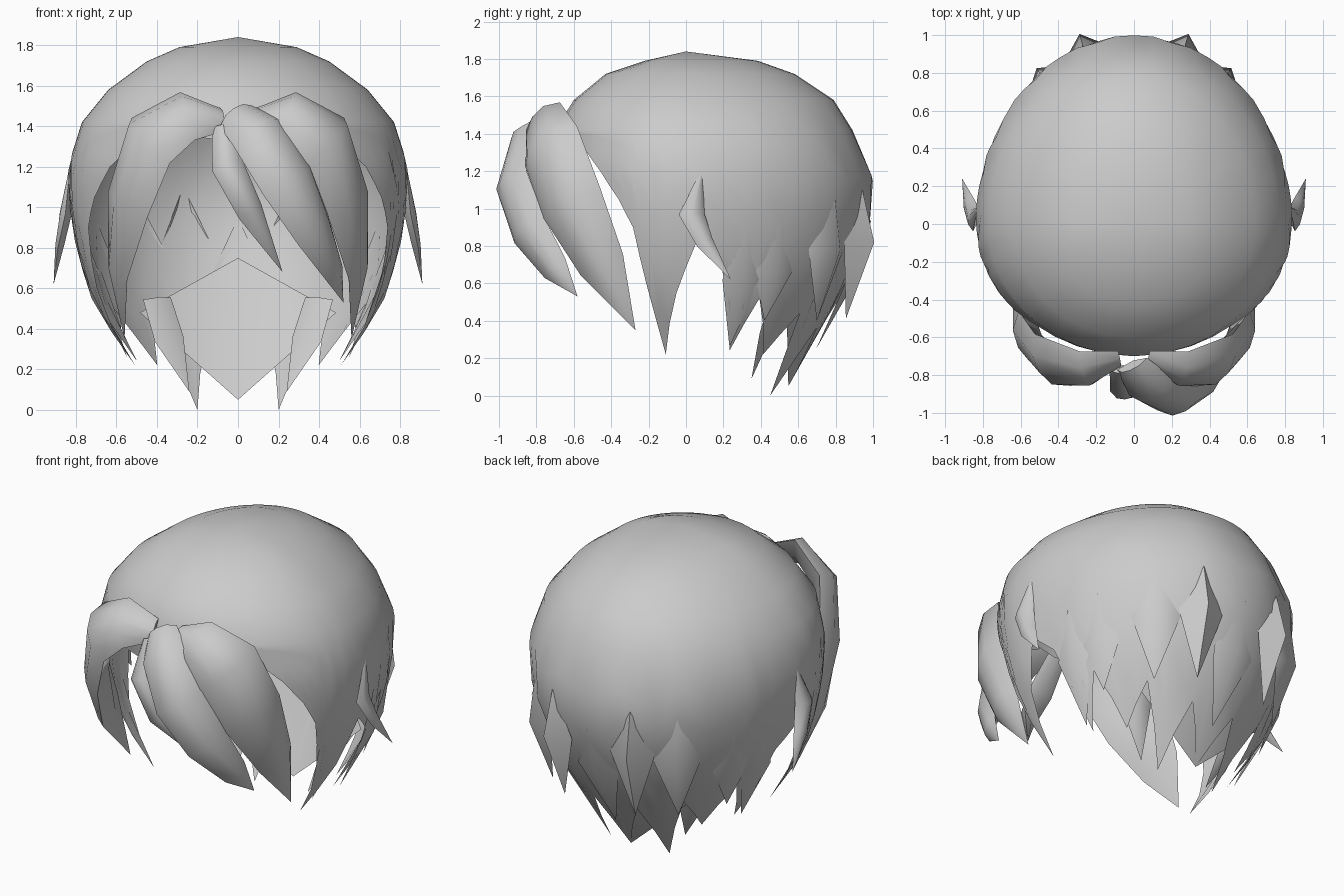
import bpy, bmesh
from math import sin, cos, radians, sqrt
from mathutils import Vector

if "Cube" in bpy.data.objects:
    bpy.data.objects.remove(bpy.data.objects["Cube"])

GREY = (0.6, 0.6, 0.6, 1)
mat = bpy.data.materials.new("hair grey")
mat.use_nodes = True
mat.diffuse_color = GREY
mat.node_tree.nodes["Principled BSDF"].inputs["Base Color"].default_value = GREY


def finish(name, bm, angle, closed=False):
    if closed:
        bmesh.ops.recalc_face_normals(bm, faces=bm.faces)
    mesh = bpy.data.meshes.new(name)
    bm.to_mesh(mesh)
    bm.free()
    mesh.materials.append(mat)
    ob = bpy.data.objects.new(name, mesh)
    bpy.context.collection.objects.link(ob)
    bpy.ops.object.select_all(action='DESELECT')
    ob.select_set(True)
    bpy.context.view_layer.objects.active = ob
    bpy.ops.object.shade_smooth_by_angle(angle=radians(angle))


def interp(points, x):
    for (x0, y0), (x1, y1) in zip(points, points[1:]):
        if x <= x1:
            return y0 + (y1 - y0) * max(0, x - x0) / (x1 - x0)
    return points[-1][1]


# Cap: reach of the shell by height, toward the front, side and back
FRONT = [(0, .45), (.6, .62), (1.0, .68), (1.3, .7), (1.42, .7), (1.58, .6), (1.72, .43), (1.79, .22), (1.84, 0)]
SIDE = [(0, .4), (.22, .52), (.5, .71), (.8, .8), (1.0, .83), (1.2, .84), (1.42, .77), (1.58, .64),
        (1.72, .45), (1.79, .29), (1.84, 0)]
BACK = [(0, .52), (.33, .7), (.6, .87), (.9, .99), (1.18, 1.0), (1.42, .89), (1.58, .79), (1.72, .58),
        (1.78, .46), (1.84, 0)]
# Jagged rim: degrees from the front, height
RIM = [(0, 1.32), (25, 1.36), (45, 1.3), (54, 1.2), (63, 1.05), (69, .9), (73, .6), (78, .22),
       (86, .55), (94, .82), (104, .7), (115, .24), (122, .52), (136, .22), (146, .44),
       (156, 0), (168, .36), (180, .05)]
CROWN = [1.79, 1.72, 1.58, 1.42]
LOWER = 5


def shell_point(deg, z, scale=1):
    s, c = sin(radians(deg)), cos(radians(deg))
    length = interp(FRONT if c > 0 else BACK, z)
    r = scale / sqrt((c / length) ** 2 + (s / interp(SIDE, z)) ** 2)
    return Vector((r * s, -r * c, z))


angles = []
for (a0, _), (a1, _) in zip(RIM, RIM[1:]):
    angles += [a0, (a0 + a1) / 2]
angles += [180] + [360 - a for a in reversed(angles[1:])]

bm = bmesh.new()
apex = bm.verts.new((0, 0, 1.84))
columns = []
for deg in angles:
    rim = interp(RIM, min(deg, 360 - deg))
    drop = CROWN[-1] - rim
    levels = CROWN + [CROWN[-1] - drop * k / LOWER for k in range(1, LOWER + 1)]
    columns.append([bm.verts.new(shell_point(deg, z)) for z in levels])
for i, a in enumerate(columns):
    b = columns[(i + 1) % len(columns)]
    bm.faces.new((apex, a[0], b[0]))
    for k in range(len(a) - 1):
        bm.faces.new((a[k], a[k + 1], b[k + 1], b[k]))
finish("hair_cap", bm, 60)


def lock(name, path, widths, thick, mirror=False):
    """Tapered lens-shaped lock swept along a path, tilted back toward the crown."""
    pts = [Vector((-x if mirror else x, y, z)) for x, y, z in path]
    bm = bmesh.new()
    rings = []
    for i, p in enumerate(pts[:-1]):
        tangent = (pts[i + 1] - pts[max(i - 1, 0)]).normalized()
        out = Vector((p.x, p.y + 0.1, 0.4))
        out = (out - tangent * out.dot(tangent)).normalized()
        across = tangent.cross(out)
        w, t = widths[i], thick * widths[i] / max(widths)
        section = [(-1, 0), (-.55, .8), (0, 1), (.55, .8), (1, 0), (0, -.5)]
        rings.append([bm.verts.new(p + across * (u * w) + out * (v * t)) for u, v in section])
    n = len(rings[0])
    for r0, r1 in zip(rings, rings[1:]):
        for j in range(n):
            bm.faces.new((r0[j], r0[(j + 1) % n], r1[(j + 1) % n], r1[j]))
    tip = bm.verts.new(pts[-1])
    for j in range(n):
        bm.faces.new((rings[-1][j], rings[-1][(j + 1) % n], tip))
    bm.faces.new(rings[0])
    finish(name, bm, 55, True)


def pair(name, path, widths, thick):
    lock("left_" + name, path, widths, thick)
    lock("right_" + name, path, widths, thick, True)


def flap(name, deg, half, top, mid, low, tip_scale, base=1.0):
    """Pointed sheet that grows out of the shell: wide shoulders and a raised ridge."""
    bm = bmesh.new()
    ridge = bm.verts.new(shell_point(deg, mid, (base + tip_scale) / 2 + .01))
    rim = [shell_point(deg, top, base), shell_point(deg - half, mid, base),
           shell_point(deg, low, tip_scale), shell_point(deg + half, mid, base)]
    rim = [bm.verts.new(p) for p in rim]
    for j in range(4):
        bm.faces.new((rim[j], rim[(j + 1) % 4], ridge))
    bm.normal_update()
    bmesh.ops.reverse_faces(bm, faces=[f for f in bm.faces if f.calc_center_median().dot(f.normal) < 0])
    finish(name, bm, 75)


def flap_pair(name, deg, *shape):
    flap("left_" + name, deg, *shape)
    flap("right_" + name, 360 - deg, *shape)


# Sweeping fringe on both sides
pair("fringe", [(.08, -.71, 1.43), (.25, -.76, 1.45), (.43, -.72, 1.33), (.53, -.61, 1.03),
                (.575, -.45, .7), (.56, -.27, .35)], [.07, .15, .2, .19, .13], .1)

# Two loose locks in the middle of the fringe
lock("centre_fringe", [(-.01, -.74, 1.45), (.09, -.86, 1.37), (.24, -.92, 1.13), (.37, -.84, .89),
                       (.47, -.7, .68), (.52, -.58, .53)], [.1, .14, .15, .13, .08], .08)
lock("small_fringe", [(-.07, -.76, 1.39), (-.05, -.88, 1.2), (.06, -.86, .98), (.22, -.68, .68)],
     [.06, .08, .07], .05)

# Flicks by the ears
pair("ear_flick", [(.83, .08, 1.18), (.84, .03, .97), (.87, .1, .82), (.91, .24, .62)],
     [.01, .07, .05], .04)

# Outer layer of spikes around the sides and back
flap_pair("side_spike", 113, 8, .9, .62, .26, 1.06)
flap_pair("rear_side_spike", 126, 8, .95, .66, .4, 1.06)
flap_pair("rear_spike", 148, 9, 1.05, .78, .4, 1.16)
flap_pair("back_spike", 164, 8, 1.1, .82, .41, 1.2)
flap("nape_spike", 180, 9, .95, .65, .25, 1.06)

# Inner layer at the nape
flap("inner_nape", 180, 42, .75, .48, .05, 1.0, .97)
pair("inner_nape_lock", [(.4, .5, .55), (.34, .43, .35), (.24, .35, .09)], [.08, .08], .03)
